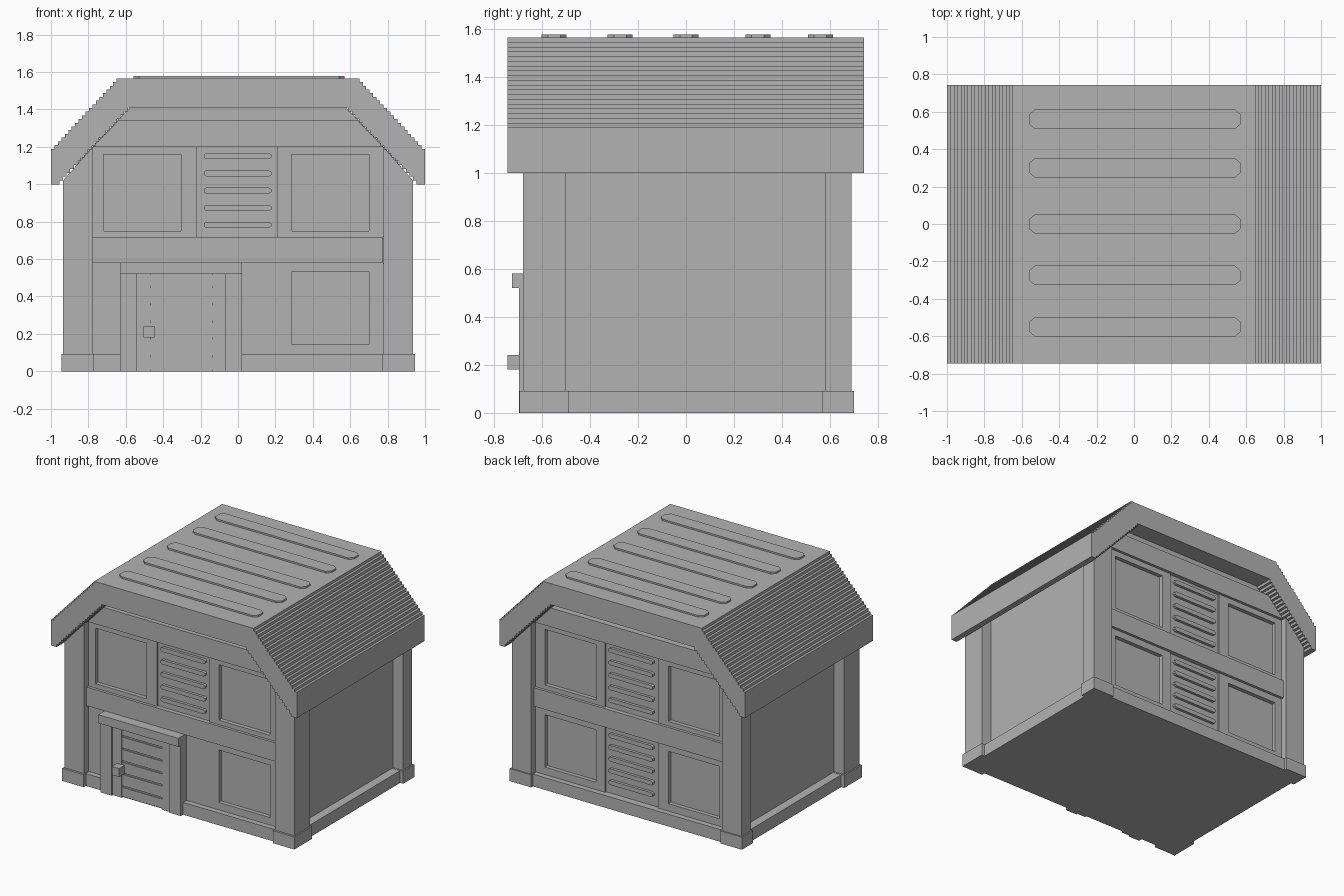
import bpy
import bmesh
import math

cube = bpy.data.objects.get("Cube")
if cube:
    bpy.data.objects.remove(cube, do_unlink=True)

grey = bpy.data.materials.new("plain grey")
grey.use_nodes = True
grey.diffuse_color = (0.45, 0.45, 0.45, 1)
grey.node_tree.nodes["Principled BSDF"].inputs["Base Color"].default_value = grey.diffuse_color


def finish(name, bm):
    bmesh.ops.recalc_face_normals(bm, faces=bm.faces)
    mesh = bpy.data.meshes.new(name)
    bm.to_mesh(mesh)
    bm.free()
    mesh.materials.append(grey)
    ob = bpy.data.objects.new(name, mesh)
    bpy.context.collection.objects.link(ob)
    return ob


def add_prism(bm, loop, step):
    """Extrude a closed loop of points along a vector."""
    face = bm.faces.new([bm.verts.new(p) for p in loop])
    new = bmesh.ops.extrude_face_region(bm, geom=[face])["geom"]
    verts = [v for v in new if isinstance(v, bmesh.types.BMVert)]
    bmesh.ops.translate(bm, vec=step, verts=verts)


def prism(name, outline, y0, y1):
    bm = bmesh.new()
    add_prism(bm, [(x, y0, z) for x, z in outline], (0, y1 - y0, 0))
    return finish(name, bm)


def boxes(name, rects, y0, y1):
    """One object of front-facing rectangles (x0, x1, z0, z1) with depth."""
    bm = bmesh.new()
    for x0, x1, z0, z1 in rects:
        loop = [(x0, y0, z0), (x1, y0, z0), (x1, y0, z1), (x0, y0, z1)]
        add_prism(bm, loop, (0, y1 - y0, 0))
    return finish(name, bm)


def stairs(a, b, count):
    """Stepped line from a to b, rising before each tread."""
    points = [a]
    for i in range(1, count + 1):
        x = a[0] + (b[0] - a[0]) * i / count
        z = a[1] + (b[1] - a[1]) * i / count
        points += [(points[-1][0], z), (x, z)]
    return points


def mirrored(half):
    return half + [(-x, z) for x, z in reversed(half)]


def pill(x0, x1, half, chip):
    """Long strip with chipped ends, as a flat outline."""
    return [(x0 + chip, -half), (x1 - chip, -half), (x1, -half / 2), (x1, half / 2),
            (x1 - chip, half), (x0 + chip, half), (x0, half / 2), (x0, -half / 2)]


# Solid core, whose ends also form the window panes
prism("wall_core", mirrored([(0.855, 0.01), (0.855, 1.12), (0.57, 1.42)]), -0.6, 0.61)

# Roof shell with stepped slopes
outer = mirrored([(1, 1.0)] + stairs((1, 1.17), (0.63, 1.566), 20))
inner = mirrored(stairs((0.955, 1.0), (0.57, 1.41), 20))
prism("roof", outer + inner[::-1], -0.745, 0.742)

# Raised ribs on the flat roof top
for i, y in enumerate((-0.55, -0.275, 0, 0.3, 0.56)):
    bm = bmesh.new()
    add_prism(bm, [(x, v + y, 1.56) for x, v in pill(-0.56, 0.57, 0.052, 0.03)], (0, 0, 0.018))
    finish(f"roof_rib_{i + 1}", bm)

# Corner posts and their feet
for side, s in (("right", -1), ("left", 1)):
    post = [(s * x, z) for x, z in [(0.777, 0), (0.935, 0), (0.935, 1.02), (0.777, 1.2)]]
    foot = (0.77 * s, 0.945 * s, 0, 0.092)
    prism(f"front_post_{side}", post, -0.68, -0.5)
    prism(f"back_post_{side}", post, 0.58, 0.69)
    boxes(f"front_foot_{side}", [foot], -0.695, -0.49)
    boxes(f"back_foot_{side}", [foot], 0.57, 0.7)

# Plinth between the feet
boxes("plinth", [(-0.92, 0.92, 0, 0.09)], -0.67, 0.68)


def window(x0, x1, z0, z1, px0, px1, pz0, pz1):
    """Four bars around an open pane."""
    return [(x0, px0, z0, z1), (px1, x1, z0, z1), (px0, px1, z0, pz0), (px0, px1, pz1, z1)]


def facade(face, plane, s, has_door):
    """Framed windows, vents and beams; s points inwards along y."""
    def depth(d):
        return plane + s * d, plane + s * 0.09

    boxes(f"{face}_middle_beam", [(-0.785, 0.775, 0.58, 0.717)], *depth(0.03))
    prism(f"{face}_gable_beam", mirrored([(0.777, 1.2), (0.64, 1.34)]), *depth(0.03))
    for level, low, high in (("lower", 0.09, 0.58), ("upper", 0.717, 1.2)):
        pane = (0.145, 0.53) if level == "lower" else (0.75, 1.158)
        door_here = has_door and level == "lower"
        boxes(f"{face}_{level}_window_left",
              window(0.21, 0.777, low, high, 0.285, 0.7, *pane), *depth(0.05))
        if door_here:
            boxes("door_surround", [(-0.777, 0.21, low, high)], *depth(0.05))
            continue
        boxes(f"{face}_{level}_window_right",
              window(-0.777, -0.22, low, high, -0.72, -0.305, *pane), *depth(0.05))
        boxes(f"{face}_{level}_vent_panel", [(-0.22, 0.21, low, high)], *depth(0.062))
        for i in range(5):
            z = pane[1] - 0.008 - i * (pane[1] - pane[0] - 0.04) / 4
            slat = [(x, z + v) for x, v in pill(-0.183, 0.178, 0.016, 0.012)]
            prism(f"{face}_{level}_vent_slat_{i + 1}", slat, *depth(0.042))


facade("front", -0.68, 1, True)
facade("back", 0.69, -1, False)

# Door with planks, stepped jambs, lintel and handle
boxes("door_backing", [(-0.47, -0.14, 0, 0.52)], -0.672, -0.6)
edges = [0, 0.08, 0.175, 0.265, 0.358, 0.45, 0.52]
boxes("door_planks", [(-0.467, -0.14, a + 0.006, b - 0.006)
                      for a, b in zip(edges, edges[1:])], -0.68, -0.61)
boxes("door_inner_jambs", [(-0.54, -0.467, 0, 0.52), (-0.14, -0.07, 0, 0.52)], -0.686, -0.61)
boxes("door_outer_jambs", [(-0.63, -0.54, 0, 0.52), (-0.07, 0.022, 0, 0.52)], -0.697, -0.61)
boxes("door_lintel", [(-0.63, 0.022, 0.52, 0.582)], -0.725, -0.61)
boxes("door_handle", [(-0.505, -0.447, 0.18, 0.242)], -0.745, -0.66)
